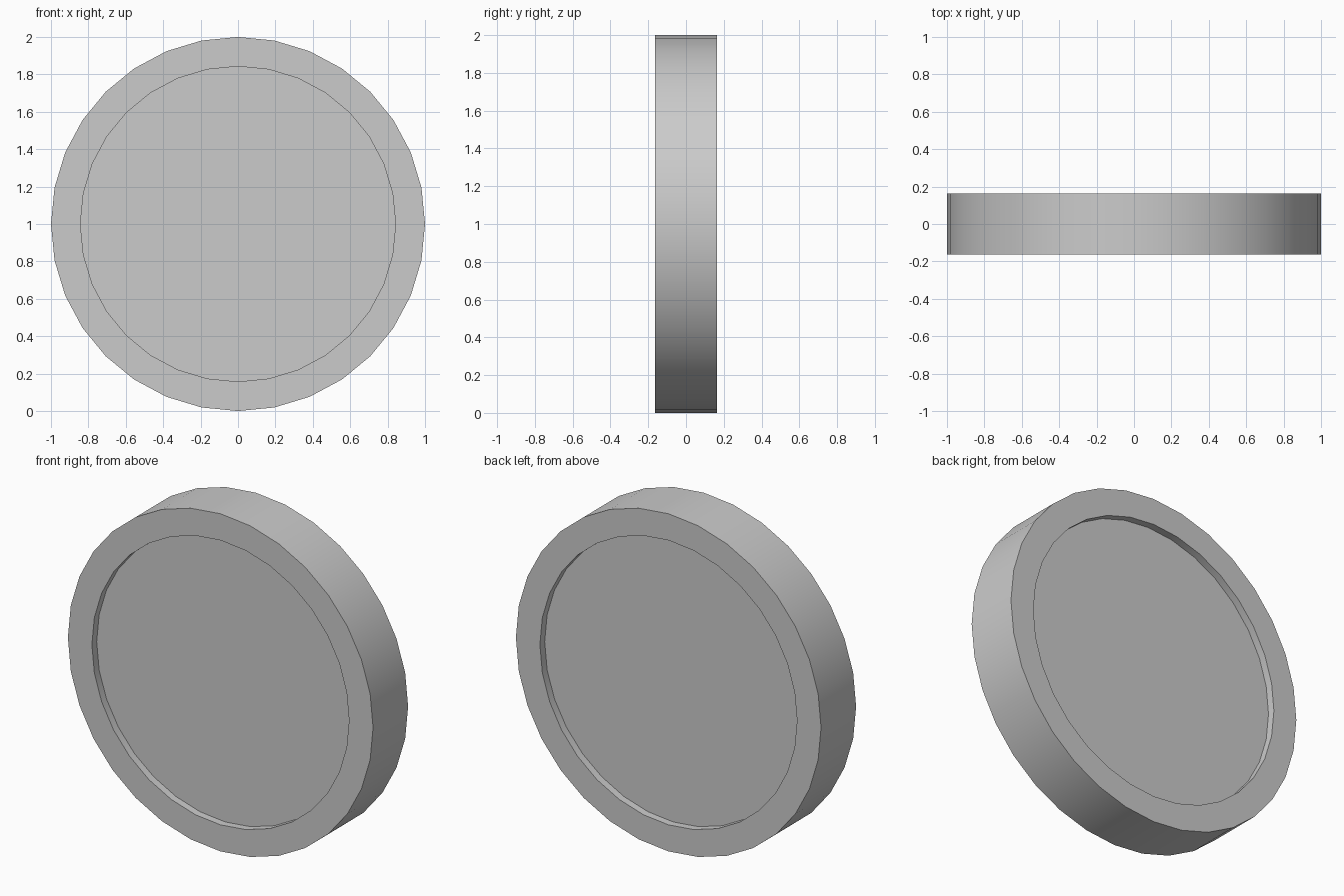
import bpy, bmesh, math
from mathutils import Matrix, Vector

if "Cube" in bpy.data.objects:
    bpy.data.objects.remove(bpy.data.objects["Cube"])

SIDES, RADIUS, INNER, THICK, DEPTH = 32, 1.0, 0.842, 0.328, 0.045

# Disc lying along y, standing on z = 0
bm = bmesh.new()
pose = Matrix.Translation((0, 0, RADIUS)) @ Matrix.Rotation(math.pi / 2, 4, 'X')
bmesh.ops.create_cone(bm, cap_ends=True, segments=SIDES, radius1=RADIUS,
                      radius2=RADIUS, depth=THICK, matrix=pose)
bm.normal_update()

# Raised rim on both sides: inset each cap, then sink it
caps = [f for f in bm.faces if len(f.verts) > 4]
rim = (RADIUS - INNER) * math.cos(math.pi / SIDES)
bmesh.ops.inset_individual(bm, faces=caps, thickness=rim)
for cap in caps:
    push = Vector((0, -math.copysign(DEPTH, cap.calc_center_median().y), 0))
    floor = bmesh.ops.extrude_discrete_faces(bm, faces=[cap])["faces"][0]
    bmesh.ops.translate(bm, verts=floor.verts, vec=push)
bmesh.ops.recalc_face_normals(bm, faces=bm.faces)

mesh = bpy.data.meshes.new("rimmed_disc")
bm.to_mesh(mesh)
bm.free()
disc = bpy.data.objects.new("rimmed_disc", mesh)
bpy.context.collection.objects.link(disc)

# Smooth round walls, sharp rim edges
bpy.context.view_layer.objects.active = disc
disc.select_set(True)
bpy.ops.object.shade_smooth_by_angle(angle=math.radians(30))
